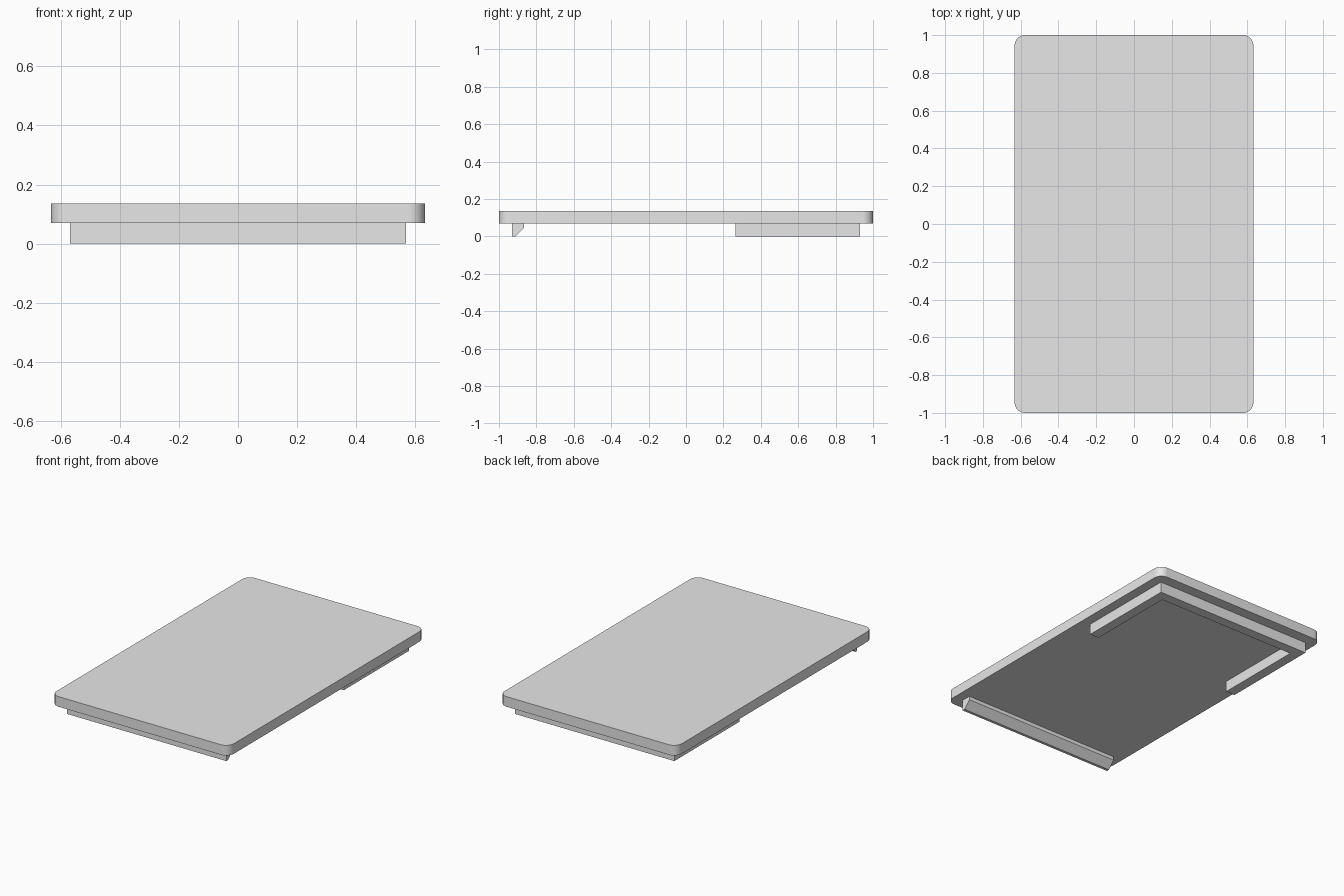
import bpy, bmesh, math
from mathutils import Vector

cube = bpy.data.objects.get("Cube")
if cube:
    bpy.data.objects.remove(cube, do_unlink=True)

GREY = (0.8, 0.8, 0.8, 1.0)
mat = bpy.data.materials.new("plain grey")
mat.use_nodes = True
mat.diffuse_color = GREY
mat.node_tree.nodes["Principled BSDF"].inputs["Base Color"].default_value = GREY

PLATE_BOTTOM, PLATE_TOP = 0.07, 0.135
HALF_X, HALF_Y, RADIUS = 0.632, 1.0, 0.055
RIM_X, RIM_Y, WALL = 0.568, 0.93, 0.065
SINK = PLATE_BOTTOM + 0.01  # undersides are seated slightly into the plate


def prism(name, outline, direction):
    """Extrude a closed outline of 3D points along a direction."""
    bm = bmesh.new()
    face = bm.faces.new([bm.verts.new(p) for p in outline])
    extruded = bmesh.ops.extrude_face_region(bm, geom=[face])["geom"]
    moved = [g for g in extruded if isinstance(g, bmesh.types.BMVert)]
    bmesh.ops.translate(bm, verts=moved, vec=Vector(direction))
    bmesh.ops.recalc_face_normals(bm, faces=bm.faces)
    mesh = bpy.data.meshes.new(name)
    bm.to_mesh(mesh)
    bm.free()
    mesh.materials.append(mat)
    obj = bpy.data.objects.new(name, mesh)
    bpy.context.collection.objects.link(obj)
    return obj


# Flat cover plate with rounded vertical corners
outline = []
steps = 10
for corner, (sx, sy) in enumerate([(1, 1), (-1, 1), (-1, -1), (1, -1)]):
    for i in range(steps + 1):
        a = math.pi / 2 * (corner + i / steps)
        outline.append((sx * (HALF_X - RADIUS) + RADIUS * math.cos(a),
                        sy * (HALF_Y - RADIUS) + RADIUS * math.sin(a),
                        PLATE_BOTTOM))
plate = prism("cover_plate", outline, (0, 0, PLATE_TOP - PLATE_BOTTOM))
bpy.ops.object.select_all(action="DESELECT")
plate.select_set(True)
bpy.context.view_layer.objects.active = plate
bpy.ops.object.shade_smooth_by_angle(angle=math.radians(30))

# U-shaped rim under the back half
leg_end = 0.265
inner_x, inner_y = RIM_X - WALL, RIM_Y - WALL
half = [(RIM_X, RIM_Y), (RIM_X, leg_end), (inner_x, leg_end), (inner_x, inner_y)]
rim = half + [(-x, y) for x, y in reversed(half)]
prism("back_rim", [(x, y, 0) for x, y in rim], (0, 0, SINK))

# Chamfered catch rail under the front edge
rail = [(-RIM_Y, SINK), (-RIM_Y, 0), (-0.912, 0), (-0.867, 0.047), (-0.867, SINK)]
prism("front_catch_rail", [(-RIM_X, y, z) for y, z in rail], (2 * RIM_X, 0, 0))
